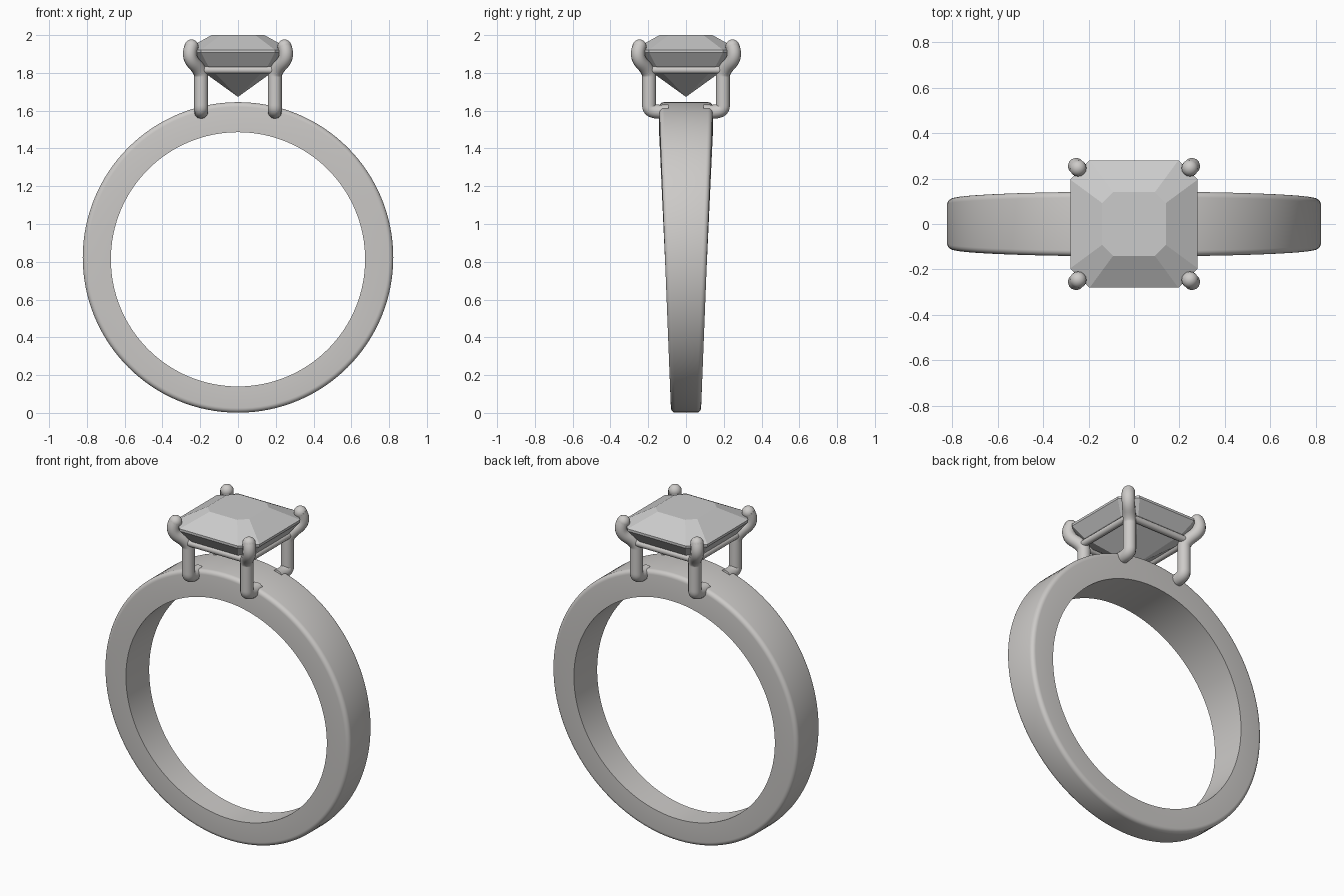
import bpy, bmesh, math

cube = bpy.data.objects.get("Cube")
if cube:
    bpy.data.objects.remove(cube, do_unlink=True)


def material(name, colour):
    mat = bpy.data.materials.new(name)
    mat.use_nodes = True
    mat.diffuse_color = colour
    mat.node_tree.nodes["Principled BSDF"].inputs["Base Color"].default_value = colour
    return mat


METAL = material("warm silver", (0.61, 0.595, 0.58, 1))
STONE = material("clear grey", (0.6, 0.6, 0.6, 1))


def mesh_object(name, bm, mat, smooth=True):
    bmesh.ops.recalc_face_normals(bm, faces=bm.faces)
    mesh = bpy.data.meshes.new(name)
    bm.to_mesh(mesh)
    bm.free()
    mesh.materials.append(mat)
    obj = bpy.data.objects.new(name, mesh)
    bpy.context.collection.objects.link(obj)
    select(obj)
    if smooth:
        bpy.ops.object.shade_smooth_by_angle(angle=math.radians(35))
    return obj


def select(obj):
    bpy.ops.object.select_all(action='DESELECT')
    obj.select_set(True)
    bpy.context.view_layer.objects.active = obj


def tube(name, points, radius, cyclic=False):
    """Round wire along a smooth path."""
    curve = bpy.data.curves.new(name, 'CURVE')
    curve.dimensions = '3D'
    curve.bevel_depth = radius
    curve.bevel_resolution = 4
    curve.use_fill_caps = not cyclic
    spline = curve.splines.new('NURBS')
    spline.points.add(len(points) - 1)
    for p, co in zip(spline.points, points):
        p.co = (*co, 1)
    spline.order_u = 3
    spline.use_cyclic_u = cyclic
    spline.use_endpoint_u = not cyclic
    spline.resolution_u = 8
    curve.materials.append(METAL)
    obj = bpy.data.objects.new(name, curve)
    bpy.context.collection.objects.link(obj)
    select(obj)
    bpy.ops.object.convert(target='MESH')
    bpy.ops.object.shade_smooth_by_angle(angle=math.radians(50))


# Band: swept section, rounded outer edges, tapering towards the bottom
OUTER_R, OUTER_Z, INNER_R, INNER_Z = 0.822, 0.823, 0.673, 0.813
ROUND, STEPS, SEGMENTS = 0.025, 5, 128
# each section point: depth below the outer surface, inset from the side
edge = []
for i in range(STEPS + 1):
    a = math.pi / 2 * i / STEPS
    edge.append((ROUND * (1 - math.sin(a)), ROUND * (1 - math.cos(a))))
bm = bmesh.new()
loops = []
for s in range(SEGMENTS):
    t = 2 * math.pi * s / SEGMENTS
    c, n = math.cos(t), math.sin(t)
    half = 0.08 + 0.038 * (OUTER_Z + OUTER_R * n)
    inner = [(INNER_R * c, side * half, INNER_Z + INNER_R * n) for side in (-1, 1)]
    right, left = [], []
    for depth, inset in edge:
        r = OUTER_R - depth
        right.append((r * c, -half + inset, OUTER_Z + r * n))
        left.append((r * c, half - inset, OUTER_Z + r * n))
    section = [inner[0]] + right + left[::-1] + [inner[1]]
    loops.append([bm.verts.new(co) for co in section])
for s, a in enumerate(loops):
    b = loops[(s + 1) % SEGMENTS]
    for i in range(len(a)):
        j = (i + 1) % len(a)
        bm.faces.new((a[i], a[j], b[j], b[i]))
mesh_object("band", bm, METAL)

# Stone: stacked octagons (half width, corner cut, height) down to a point
bm = bmesh.new()
rings = []
for half, cut, z in ((0.14, 0.048, 2.0), (0.28, 0.085, 1.922),
                     (0.28, 0.085, 1.908), (0.225, 0.068, 1.835)):
    k = half - cut
    outline = [(half, -k), (half, k), (k, half), (-k, half),
               (-half, k), (-half, -k), (-k, -half), (k, -half)]
    rings.append([bm.verts.new((x, y, z)) for x, y in outline])
bm.faces.new(rings[0])
for a, b in zip(rings, rings[1:]):
    for i in range(8):
        j = (i + 1) % 8
        bm.faces.new((a[i], a[j], b[j], b[i]))
tip = bm.verts.new((0, 0, 1.673))
for i in range(8):
    bm.faces.new((rings[-1][i], rings[-1][(i + 1) % 8], tip))
mesh_object("stone", bm, STONE, smooth=False)

# Four prongs rising from the band sides, with rounded tips
WIRE = 0.037
prong_path = [(0.195, 0.09, 1.597), (0.195, 0.195, 1.585), (0.195, 0.195, 1.66),
              (0.195, 0.195, 1.75), (0.195, 0.195, 1.81), (0.268, 0.268, 1.885),
              (0.246, 0.246, 1.94)]
for sx, side in ((1, "left"), (-1, "right")):
    for sy, end in ((-1, "front"), (1, "back")):
        path = [(x * sx, y * sy, z) for x, y, z in prong_path]
        tube(f"{end}_{side}_prong", path, WIRE)
        bm = bmesh.new()
        bmesh.ops.create_uvsphere(bm, u_segments=16, v_segments=10, radius=WIRE)
        bmesh.ops.translate(bm, verts=bm.verts, vec=path[-1])
        mesh_object(f"{end}_{side}_prong_tip", bm, METAL)

# Square gallery rail joining the prongs under the stone
R, K, RAIL_Z = 0.21, 0.16, 1.815
corners = []
for sx, sy in ((1, 1), (-1, 1), (-1, -1), (1, -1)):
    trio = [(R * sx, K * sy), (R * sx, R * sy), (K * sx, R * sy)]
    corners += trio if sx * sy > 0 else trio[::-1]
tube("gallery_rail", [(x, y, RAIL_Z) for x, y in corners], 0.02, cyclic=True)
